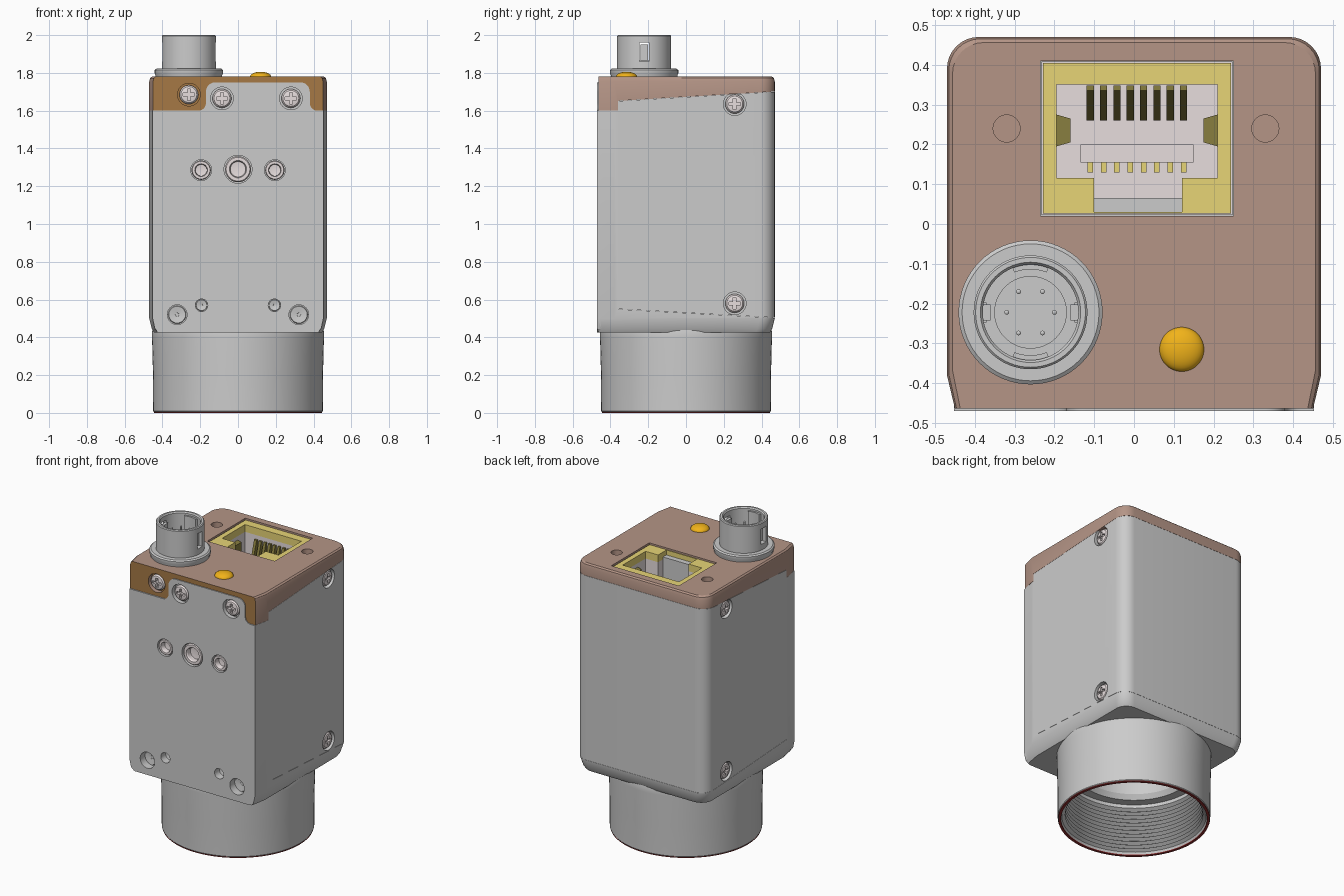
import bpy, bmesh
from math import sin, cos, pi, radians

if "Cube" in bpy.data.objects:
    bpy.data.objects.remove(bpy.data.objects["Cube"])

FRONT, RIGHT, LEFT = (pi / 2, 0, 0), (0, pi / 2, 0), (0, -pi / 2, 0)


def paint(o, name, rgb):
    m = bpy.data.materials.get(name) or bpy.data.materials.new(name)
    m.diffuse_color = (*rgb, 1)
    m.use_nodes = True
    m.node_tree.nodes["Principled BSDF"].inputs["Base Color"].default_value = m.diffuse_color
    o.data.materials.clear()
    o.data.materials.append(m)
    return o


PALE = ("pale_metal", (.80, .73, .73))
YELLOW = ("brass", (.80, .66, .18))
OLIVE = ("olive_contact", (.25, .21, .05))
BROWN = ("brown_cap", (.46, .30, .24))


def finish(name, bm, loc=(0, 0, 0), rot=(0, 0, 0)):
    bmesh.ops.remove_doubles(bm, verts=bm.verts, dist=1e-6)
    bmesh.ops.recalc_face_normals(bm, faces=bm.faces)
    me = bpy.data.meshes.new(name)
    bm.to_mesh(me)
    bm.free()
    o = bpy.data.objects.new(name, me)
    bpy.context.collection.objects.link(o)
    o.location, o.rotation_euler = loc, rot
    return o


def loft(name, rings, cap=True, loop=False, loc=(0, 0, 0), rot=(0, 0, 0)):
    bm = bmesh.new()
    vs = [[bm.verts.new(p) for p in r] for r in rings]
    n = len(vs[0])
    pairs = list(zip(vs, vs[1:])) + ([(vs[-1], vs[0])] if loop else [])
    for a, b in pairs:
        for i in range(n):
            bm.faces.new((a[i], a[(i + 1) % n], b[(i + 1) % n], b[i]))
    if cap and not loop:
        bm.faces.new(vs[0])
        bm.faces.new(vs[-1])
    return finish(name, bm, loc, rot)


def prism(name, pts, a, b, axis):
    at = {'x': lambda p, t: (t, *p), 'y': lambda p, t: (p[0], t, p[1]), 'z': lambda p, t: (*p, t)}[axis]
    return loft(name, [[at(p, t) for p in pts] for t in (a, b)])


def box(name, x0, x1, y0, y1, z0, z1):
    return prism(name, [(x0, y0), (x1, y0), (x1, y1), (x0, y1)], z0, z1, 'z')


def lathe(name, prof, loc=(0, 0, 0), rot=(0, 0, 0), seg=48, loop=False):
    rings = [[(r * cos(2 * pi * i / seg), r * sin(2 * pi * i / seg), z) for i in range(seg)] for r, z in prof]
    return loft(name, rings, True, loop, loc, rot)


def boolean(o, cutter, op='DIFFERENCE', keep=False):
    m = o.modifiers.new("cut", 'BOOLEAN')
    m.operation, m.object, m.solver = op, cutter, 'EXACT'
    bpy.context.view_layer.objects.active = o
    bpy.ops.object.modifier_apply(modifier=m.name)
    if not keep:
        bpy.data.objects.remove(cutter)
    return o


def hole(o, loc, rot, r, depth):
    boolean(o, lathe("cutter", [(r, -depth), (r, .1)], loc, rot, 32))


def screw(name, loc, rot, target):
    hole(target, loc, rot, .06, .03)
    s = lathe(name, [(.05, -.032), (.05, -.014), (.042, -.005), (.025, -.001)], seg=32)
    for w, h in ((.03, .008), (.008, .03)):
        boolean(s, box("cutter", -w, w, -h, h, -.02, .03))
    s.location, s.rotation_euler = loc, rot
    paint(s, *PALE)


def arc(cx, cy, r, a0, a1, n=8):
    return [(cx + r * cos(radians(a0 + (a1 - a0) * i / n)), cy + r * sin(radians(a0 + (a1 - a0) * i / n)))
            for i in range(n + 1)]


# Body outline, split into lower housing, wraparound cover and rear cap
half = [(.45, -.464), (.47, -.38)] + arc(.39, .39, .08, 0, 90)
outline = half + [(-x, y) for x, y in reversed(half)]


def body_part(name, yz):
    rings = [[(x * s, y * s if y > -.4 else y, z) for x, y in outline]
             for z, s in ((.425, .945), (.445, .97), (.5, 1), (1.755, 1), (1.772, .99), (1.78, .97))]
    return boolean(loft(name, rings), prism("cutter", yz, -1, 1, 'x'), 'INTERSECT')


housing = body_part("lower_housing", [(-.6, .3), (.6, .3), (.6, .496), (-.36, .549), (-.36, 1.601), (-.6, 1.601)])
cover = body_part("side_cover", [(-.359, .55), (.6, .497), (.6, 1.708), (-.359, 1.651)])
cap = body_part("rear_cap", [(-.6, 1.602), (-.36, 1.602), (-.36, 1.652), (.6, 1.709), (.6, 1.9), (-.6, 1.9)])

# Front plate with a rounded tongue that reaches up into the cap
plate_pts = ([(-.41, .425), (.41, .425), (.44, .445), (.452, .5), (.452, 1.6)]
             + arc(.42, 1.64, .04, 270, 180) + arc(.33, 1.70, .05, 0, 90)
             + arc(-.12, 1.70, .05, 90, 180) + arc(-.21, 1.64, .04, 0, -90)
             + [(-.452, 1.6), (-.452, .5), (-.44, .445)])
plate = prism("front_plate", plate_pts, -.47, -.40, 'y')
boolean(cap, plate, keep=True)
boolean(housing, plate, 'UNION')

# Lens bore through the housing into the cover
for o in (housing, cover):
    boolean(o, lathe("cutter", [(.34, .3), (.34, .6)]))

# Front holes, threaded inserts and screws
for x, z, r in ((-.195, 1.285, .055), (0, 1.29, .074), (.195, 1.285, .055)):
    hole(housing, (x, -.47, z), FRONT, r, .05)
    paint(lathe("threaded_insert", [(r * .93, -.05), (r * .93, -.012), (r * .85, -.004), (r * .62, -.004),
                                    (r * .55, -.012), (r * .55, -.04), (0, -.045)],
                (x, -.47, z), FRONT, 32), *PALE)
for s in (-1, 1):
    for x, z, r in ((.322, .52, .052), (.193, .57, .033)):
        hole(housing, (s * x, -.47, z), FRONT, r, .05)
        lathe("hole_bottom", [(r * .97, -.055), (r * .85, -.044), (r * .2, -.049), (0, -.06)],
              (s * x, -.47, z), FRONT, 24)
screw("front_screw_cap", (-.26, -.464, 1.685), FRONT, cap)
for x in (-.085, .28):
    screw("front_screw", (x, -.47, 1.665), FRONT, housing)
for z in (1.635, .58):
    screw("side_screw_right", (.47, .258, z), RIGHT, cover)
    screw("side_screw_left", (-.47, .258, z), LEFT, cover)

# Cap holes and socket pocket
for x in (-.32, .33):
    hole(cap, (x, .24, 1.78), (0, 0, 0), .034, .06)
for o in (cap, cover):
    boolean(o, box("cutter", -.235, .25, .02, .41, 1.2, 2))
paint(cap, *BROWN)
orange = bpy.data.materials.new("orange_brown")
orange.diffuse_color = (.38, .19, .06, 1)
orange.use_nodes = True
orange.node_tree.nodes["Principled BSDF"].inputs["Base Color"].default_value = orange.diffuse_color
cap.data.materials.append(orange)
for f in cap.data.polygons:
    f.material_index = 1 if f.normal.y < -.95 and f.center.y < -.4 else 0

# Network socket: pale housing and brass shield with a stepped opening
opening = [(-.195, .115), (-.1, .115), (-.1, .03), (.12, .03), (.12, .115), (.21, .115), (.21, .35), (-.195, .35)]
for name, zs, col, e in (("socket_housing", (1.2, 1.725), PALE, 0), ("socket_shield", (1.725, 1.772), YELLOW, .004)):
    o = box(name, -.233 + e, .248 - e, .022 + e, .408 - e, *zs)
    boolean(o, prism("cutter", opening, 1.3, 1.9, 'z'))
    paint(o, *col)
box("socket_latch_ledge", -.1, .12, .026, .065, 1.5, 1.74)
paint(box("socket_comb", -.135, .15, .155, .2, 1.29, 1.42), *PALE)
for i in range(8):
    x = -.11 + i * .0335
    paint(prism("socket_contact", [(.348, 1.70), (.335, 1.70), (.26, 1.45), (.27, 1.44), (.348, 1.6)],
                x - .009, x + .009, 'x'), *OLIVE)
    paint(box("socket_pin", x - .007, x + .007, .13, .156, 1.29, 1.4), *YELLOW)
for x, d in ((-.195, 1), (.21, -1)):
    paint(prism("side_spring", [(x, .195), (x + d * .035, .205), (x + d * .035, .265), (x, .275)],
                1.55, 1.70, 'z'), *OLIVE)

# Round power connector with flange, keys and pins
cx, cy = -.26, -.222
conn = lathe("round_connector", [(0, 1.84), (.09, 1.84), (.09, 1.865), (.12, 1.865), (.12, 1.992), (.126, 2),
                                 (.138, 2), (.143, 1.995), (.143, 1.822), (.172, 1.822), (.181, 1.815),
                                 (.181, 1.797), (.176, 1.787), (.176, 1.77), (0, 1.77)], (cx, cy, 0), seg=64)
for s in (-1, 1):
    boolean(conn, box("cutter", cx + s * .132 - .02, cx + s * .132 + .02, cy - .025, cy + .025, 1.86, 1.96))
    x = cx + s * .11
    box("connector_latch", x - .01, x + .01, cy - .02, cy + .02, 1.865, 1.95)
    a = arc(cx, cy, .121, s * 90 - 22, s * 90 + 22)
    b = arc(cx, cy, .108, s * 90 + 22, s * 90 - 22)
    prism("connector_key", a + b, 1.865, 1.98, 'z')
for i in range(6):
    lathe("connector_pin", [(.006, 1.835), (.006, 1.935), (0, 1.942)],
          (cx + .06 * cos(i * pi / 3), cy + .06 * sin(i * pi / 3), 0), seg=12)

# Status light
paint(lathe("status_light", [(.056, 1.77)] + [(.056 * cos(i * pi / 16), 1.779 + .027 * sin(i * pi / 16))
                                              for i in range(9)], (.12, -.315, 0)), "amber", (.88, .45, .01))

# Lens mount barrel with internal thread, red rim and image sensor
thread = []
for i in range(12):
    thread += [(.425, .02 + i * .025), (.405, .0325 + i * .025)]
lathe("lens_mount", [(.44, .48), (.455, .43), (.455, .40), (.45, .2), (.449, .01), (.444, .003), (.432, .003)]
      + thread + [(.405, .33), (.35, .33), (.33, .36), (.33, .48)], seg=96, loop=True)
paint(lathe("mount_rim", [(.446, .006), (.446, 0), (.43, 0), (.43, .006)], seg=96, loop=True),
      "red_rim", (.3, .03, .03))
box("sensor_board", -.25, .25, -.25, .25, .56, .61)
box("sensor", -.16, .16, -.13, .13, .52, .565)

# Smooth rounded surfaces, keep edges sharp
bpy.ops.object.select_all(action='SELECT')
bpy.ops.object.shade_smooth_by_angle(angle=radians(30))
